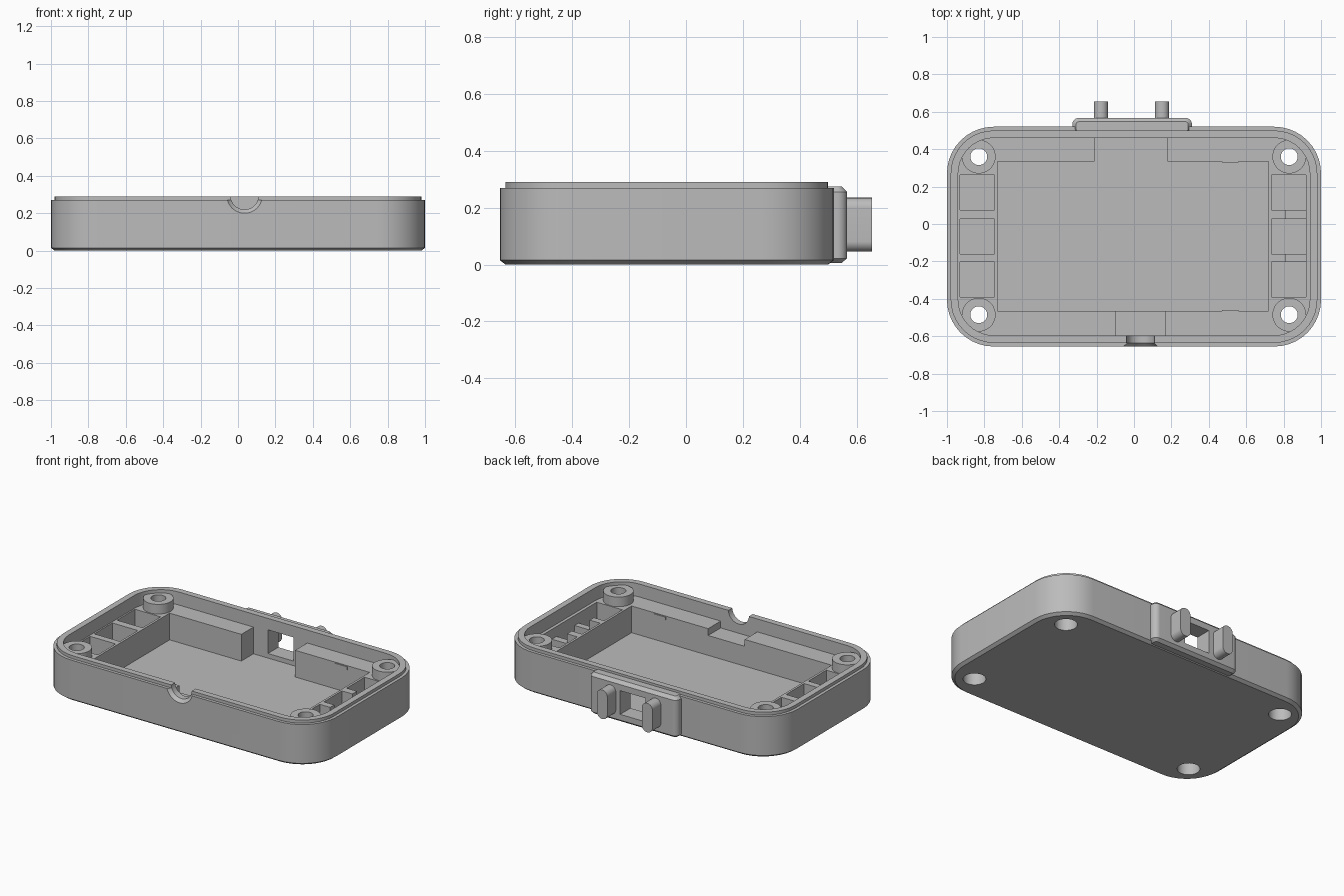
import bpy, bmesh, math

cube = bpy.data.objects.get("Cube")
if cube:
    bpy.data.objects.remove(cube)

grey = bpy.data.materials.new("plain grey")
grey.use_nodes = True
GREY = (0.5, 0.5, 0.5, 1)
grey.diffuse_color = GREY
grey.node_tree.nodes["Principled BSDF"].inputs["Base Color"].default_value = GREY


def loft(name, x, y, r, levels, axis="Z", n=10):
    """Rounded rectangle swept through (height, inset) levels along an axis."""
    bm = bmesh.new()
    rings = []
    for h, inset in levels:
        ring = []
        rad = r - inset if r else 0
        steps = n if r else 0
        corners = [(x[1], y[1], -1, -1), (x[0], y[1], 1, -1),
                   (x[0], y[0], 1, 1), (x[1], y[0], -1, 1)]
        for k, (cx, cy, sx, sy) in enumerate(corners):
            for i in range(steps + 1):
                a = math.pi / 2 * (k + i / max(steps, 1))
                u = cx + sx * (inset + rad) + rad * math.cos(a)
                v = cy + sy * (inset + rad) + rad * math.sin(a)
                ring.append(bm.verts.new((u, v, h) if axis == "Z" else (u, h, v)))
        rings.append(ring)
    for lo, hi in zip(rings, rings[1:]):
        for i in range(len(lo)):
            j = (i + 1) % len(lo)
            bm.faces.new((lo[i], lo[j], hi[j], hi[i]))
    bm.faces.new(rings[0])
    bm.faces.new(rings[-1])
    bmesh.ops.remove_doubles(bm, verts=bm.verts, dist=1e-5)
    bmesh.ops.recalc_face_normals(bm, faces=bm.faces)
    mesh = bpy.data.meshes.new(name)
    bm.to_mesh(mesh)
    bm.free()
    mesh.materials.append(grey)
    ob = bpy.data.objects.new(name, mesh)
    bpy.context.collection.objects.link(ob)
    return ob


def box(name, x, y, z):
    return loft(name, x, y, 0, [(z[0], 0), (z[1], 0)])


def disc(name, cx, cy, r, levels, axis="Z"):
    return loft(name, (cx - r, cx + r), (cy - r, cy + r), r, levels, axis)


def combine(target, tool, operation="DIFFERENCE", keep=False):
    mod = target.modifiers.new("combine", "BOOLEAN")
    mod.operation, mod.solver, mod.object = operation, "EXACT", tool
    bpy.context.view_layer.objects.active = target
    bpy.ops.object.modifier_apply(modifier=mod.name)
    if not keep:
        bpy.data.objects.remove(tool)


FLOOR, SHELF, TOP = 0.03, 0.205, 0.4
X, Y = (-1, 1), (-0.655, 0.52)

# Outer shell with chamfered base and raised lip
body = loft("case_body", X, Y, 0.25,
            [(0, 0.02), (0.015, 0), (0.27, 0), (0.27, 0.02), (0.29, 0.02)])

# Upper recess down to the shelf, then the main tray and its two bays
combine(body, loft("recess", X, Y, 0.25, [(SHELF, 0.06), (TOP, 0.06)]))
combine(body, box("tray", (-0.73, 0.72), (-0.465, 0.335), (FLOOR, TOP)))
combine(body, box("back_bay", (-0.21, 0.18), (0.3, 0.46), (FLOOR, TOP)))
combine(body, box("front_bay", (-0.1, 0.165), (-0.595, -0.44), (0.16, TOP)))

# Side pockets
for px in ((-0.93, -0.745), (0.735, 0.92)):
    for py in (-0.39, -0.16, 0.075):
        combine(body, box("pocket", px, (py, py + 0.187), (FLOOR, TOP)))
for py in (-0.21, 0.02):
    combine(body, box("divider_notch", (0.81, 0.92), (py, py + 0.06), (0.14, TOP)))

# Screw bosses with through holes and wide counterbores below
for sx in (-0.83, 0.83):
    for sy in (-0.485, 0.36):
        combine(body, disc("boss", sx, sy, 0.09, [(0.15, 0), (0.268, 0)]), "UNION")
        combine(body, disc("hole", sx, sy, 0.045, [(-0.1, 0), (TOP, 0)]))
        combine(body, disc("counterbore", sx, sy, 0.068, [(-0.1, 0), (0.12, 0)]))

# Flared cable notch at the front
combine(body, disc("cable_notch", 0.035, 0.295, 0.075,
                   [(-0.675, -0.04), (-0.635, 0), (-0.56, 0)], "Y"))

# Back port plate, with a window through plate and wall
plate = loft("port_plate", (-0.33, 0.31), (0.475, 0.567), 0.035,
             [(0.005, 0.02), (0.022, 0), (0.255, 0), (0.275, 0.02)])
window = box("window", (-0.105, 0.08), (0.4, 0.7), (0.06, 0.215))
combine(body, window, keep=True)
combine(plate, window)

# Rounded posts beside the window
parts = [body, plate]
for side, px in (("right", -0.215), ("left", 0.112)):
    parts.append(loft(side + "_post", (px, px + 0.076), (0.045, 0.235), 0.037,
                      [(0.55, 0), (0.655, 0)], "Y"))

# Small catches on the tray walls
for side, py in (("front", -0.465), ("back", 0.333)):
    parts.append(box(side + "_catch", (0.47, 0.56), (py - 0.003, py + 0.005), (0.18, 0.2)))

bpy.ops.object.select_all(action="DESELECT")
for ob in parts:
    ob.select_set(True)
bpy.context.view_layer.objects.active = body
bpy.ops.object.shade_smooth_by_angle(angle=math.radians(30))
